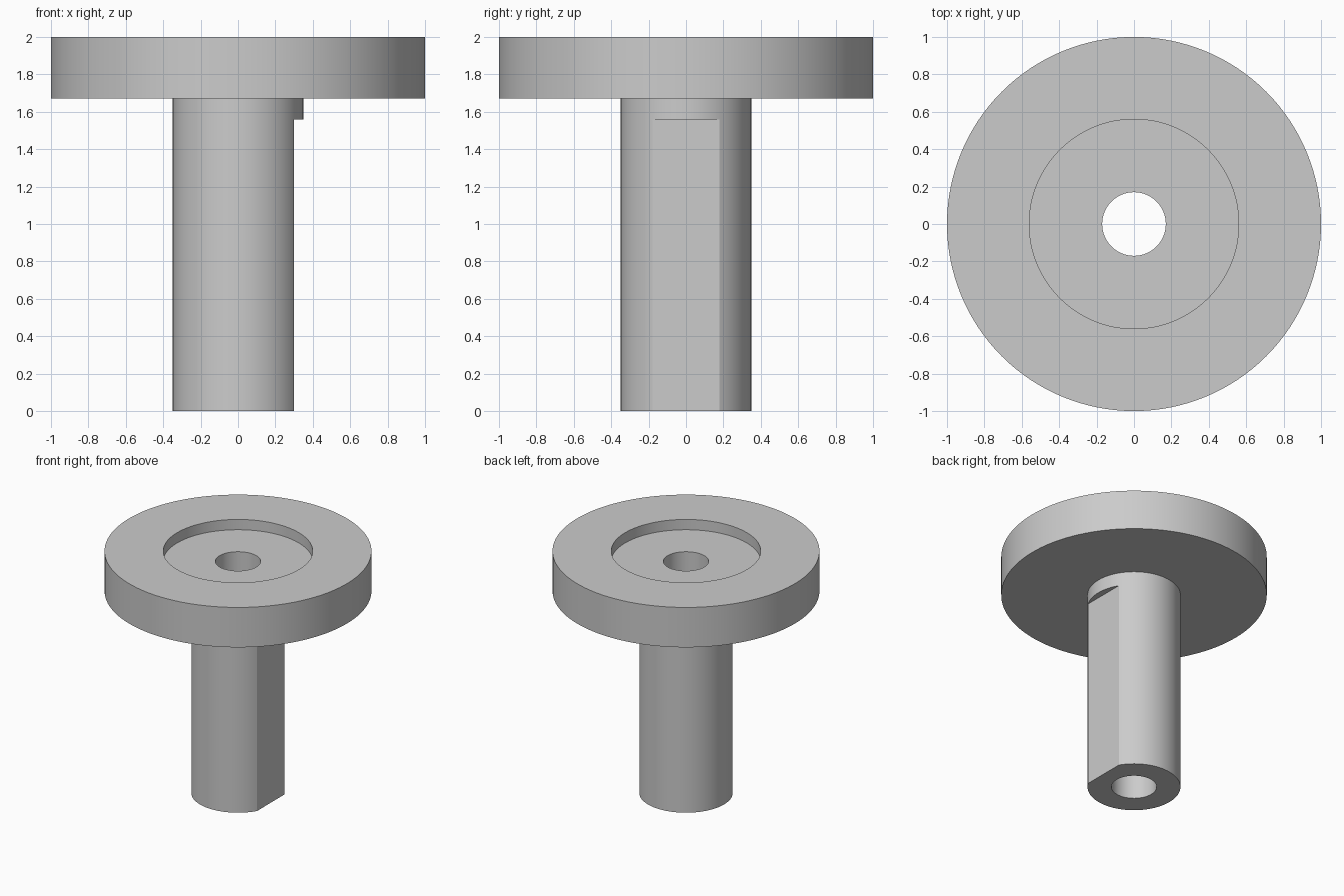
import bpy
import bmesh
import math
from mathutils import Matrix

cube = bpy.data.objects.get("Cube")
if cube:
    bpy.data.objects.remove(cube, do_unlink=True)

SEGMENTS = 128
HEIGHT = 2.0
FLANGE_R, FLANGE_Z = 1.0, 1.67
SHAFT_R, BORE_R = 0.35, 0.17
RECESS_R, RECESS_Z = 0.56, 1.915
FLAT_X, FLAT_TOP = 0.30, 1.56

# Plain grey material
grey = bpy.data.materials.new("grey_metal")
grey.use_nodes = True
colour = (0.6, 0.6, 0.6, 1)
grey.diffuse_color = colour
grey.node_tree.nodes["Principled BSDF"].inputs["Base Color"].default_value = colour


def link_mesh(name, bm):
    bmesh.ops.recalc_face_normals(bm, faces=bm.faces)
    mesh = bpy.data.meshes.new(name)
    bm.to_mesh(mesh)
    bm.free()
    obj = bpy.data.objects.new(name, mesh)
    bpy.context.collection.objects.link(obj)
    return obj


# Hollow shaft, flange and recess turned from one closed profile
profile = [(BORE_R, 0), (SHAFT_R, 0), (SHAFT_R, FLANGE_Z), (FLANGE_R, FLANGE_Z),
           (FLANGE_R, HEIGHT), (RECESS_R, HEIGHT), (RECESS_R, RECESS_Z), (BORE_R, RECESS_Z)]
bm = bmesh.new()
verts = [bm.verts.new((r, 0, z)) for r, z in profile]
edges = [bm.edges.new((v, verts[(i + 1) % len(verts)])) for i, v in enumerate(verts)]
bmesh.ops.spin(bm, geom=verts + edges, cent=(0, 0, 0), axis=(0, 0, 1),
               angle=math.tau, steps=SEGMENTS)
bmesh.ops.remove_doubles(bm, verts=bm.verts, dist=0.0001)
body = link_mesh("flanged_shaft", bm)
body.data.materials.append(grey)

# Block that mills the flat on the shaft's left side, below a small shoulder
bm = bmesh.new()
bmesh.ops.create_cube(bm, size=1, matrix=Matrix.Translation((FLAT_X + 0.5, 0, FLAT_TOP - 1))
                      @ Matrix.Diagonal((1, 1, 2, 1)))
cutter = link_mesh("flat_cutter", bm)
cutter.hide_render = True
cutter.data.materials.append(grey)

cut = body.modifiers.new("shaft_flat", 'BOOLEAN')
cut.operation = 'DIFFERENCE'
cut.solver = 'EXACT'
cut.object = cutter

bpy.ops.object.select_all(action='DESELECT')
bpy.context.view_layer.objects.active = body
body.select_set(True)
bpy.ops.object.modifier_apply(modifier=cut.name)
bpy.data.objects.remove(cutter, do_unlink=True)
bpy.ops.object.shade_smooth_by_angle(angle=math.radians(20))
